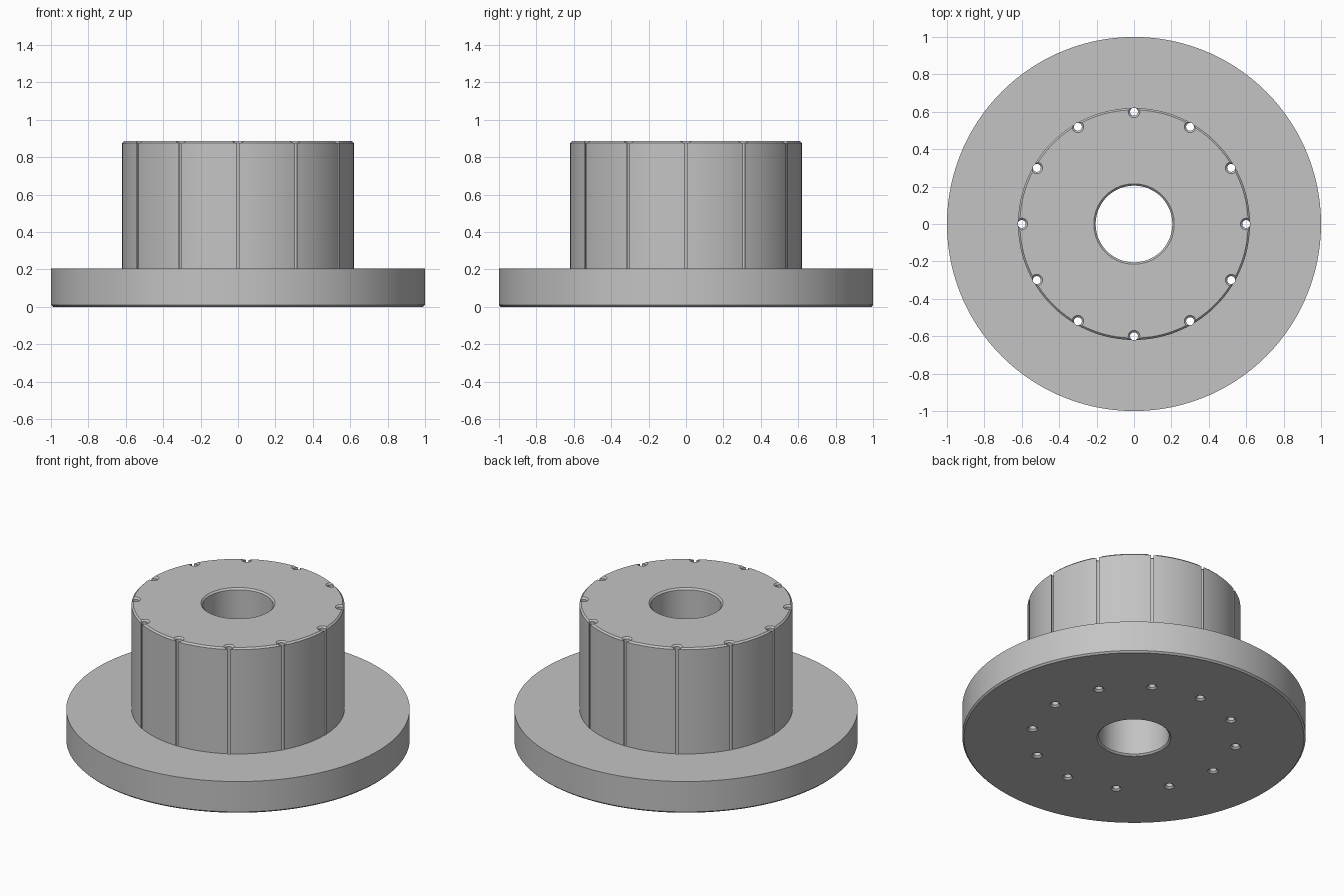
import bpy
import bmesh
import math
from mathutils import Matrix, Vector

cube = bpy.data.objects.get("Cube")
if cube:
    bpy.data.objects.remove(cube, do_unlink=True)

HEIGHT = 0.885
FLANGE_TOP = 0.205
HUB_R = 0.62
BORE_R = 0.205
PIN_R = 0.0213
CHAMFER = 0.01

grey = bpy.data.materials.new("plain grey")
grey.use_nodes = True
colour = (0.55, 0.55, 0.55, 1)
grey.diffuse_color = colour
grey.node_tree.nodes["Principled BSDF"].inputs["Base Color"].default_value = colour


def lathe(bm, profile, steps, centre=(0, 0, 0)):
    """Revolve a closed (radius, z) loop, or an open one that meets the axis."""
    verts = [bm.verts.new((r, 0, z)) for r, z in profile]
    edges = [bm.edges.new((a, b)) for a, b in zip(verts, verts[1:])]
    if profile[0][0] > 0:
        edges.append(bm.edges.new((verts[-1], verts[0])))
    made = set(bm.verts) - set(verts)
    bmesh.ops.spin(bm, geom=verts + edges, cent=(0, 0, 0), axis=(0, 0, 1),
                   angle=math.tau, steps=steps, use_merge=False)
    bmesh.ops.remove_doubles(bm, verts=bm.verts, dist=1e-5)
    bmesh.ops.recalc_face_normals(bm, faces=bm.faces)
    bmesh.ops.translate(bm, verts=bm.verts, vec=Vector(centre))


def new_object(name, bm):
    mesh = bpy.data.meshes.new(name)
    bm.to_mesh(mesh)
    bm.free()
    mesh.materials.append(grey)
    obj = bpy.data.objects.new(name, mesh)
    bpy.context.collection.objects.link(obj)
    return obj


# Flanged hub with a chamfered central bore
body = bmesh.new()
c = CHAMFER
lathe(body, [
    (BORE_R + c, 0), (1 - c, 0), (1, c), (1, FLANGE_TOP),
    (HUB_R, FLANGE_TOP), (HUB_R, HEIGHT - c), (HUB_R - c, HEIGHT),
    (BORE_R + c, HEIGHT), (BORE_R, HEIGHT - c), (BORE_R, c),
], 120)
hub = new_object("flanged_hub", body)

# Ring of through holes, countersunk at both ends, breaking out of the hub wall
pins = bmesh.new()
over = 0.02
wide = PIN_R + c + over
lathe(pins, [
    (0, -over), (wide, -over), (PIN_R, c),
    (PIN_R, HEIGHT - c), (wide, HEIGHT + over), (0, HEIGHT + over),
], 24, (0.6, 0, 0))
source = pins.verts[:] + pins.edges[:] + pins.faces[:]
for i in range(1, 12):
    copy = bmesh.ops.duplicate(pins, geom=source)["geom"]
    moved = [g for g in copy if isinstance(g, bmesh.types.BMVert)]
    bmesh.ops.rotate(pins, verts=moved, cent=(0, 0, 0),
                     matrix=Matrix.Rotation(math.tau * i / 12, 3, "Z"))
cutter = new_object("hole_cutter", pins)
cutter.hide_render = True

# Cut the holes, then drop the cutter
cut = hub.modifiers.new("holes", "BOOLEAN")
cut.operation = "DIFFERENCE"
cut.solver = "EXACT"
cut.object = cutter
bpy.context.view_layer.objects.active = hub
hub.select_set(True)
cutter.select_set(False)
bpy.ops.object.modifier_apply(modifier=cut.name)
bpy.data.objects.remove(cutter, do_unlink=True)

bpy.ops.object.shade_smooth_by_angle(angle=math.radians(25))
